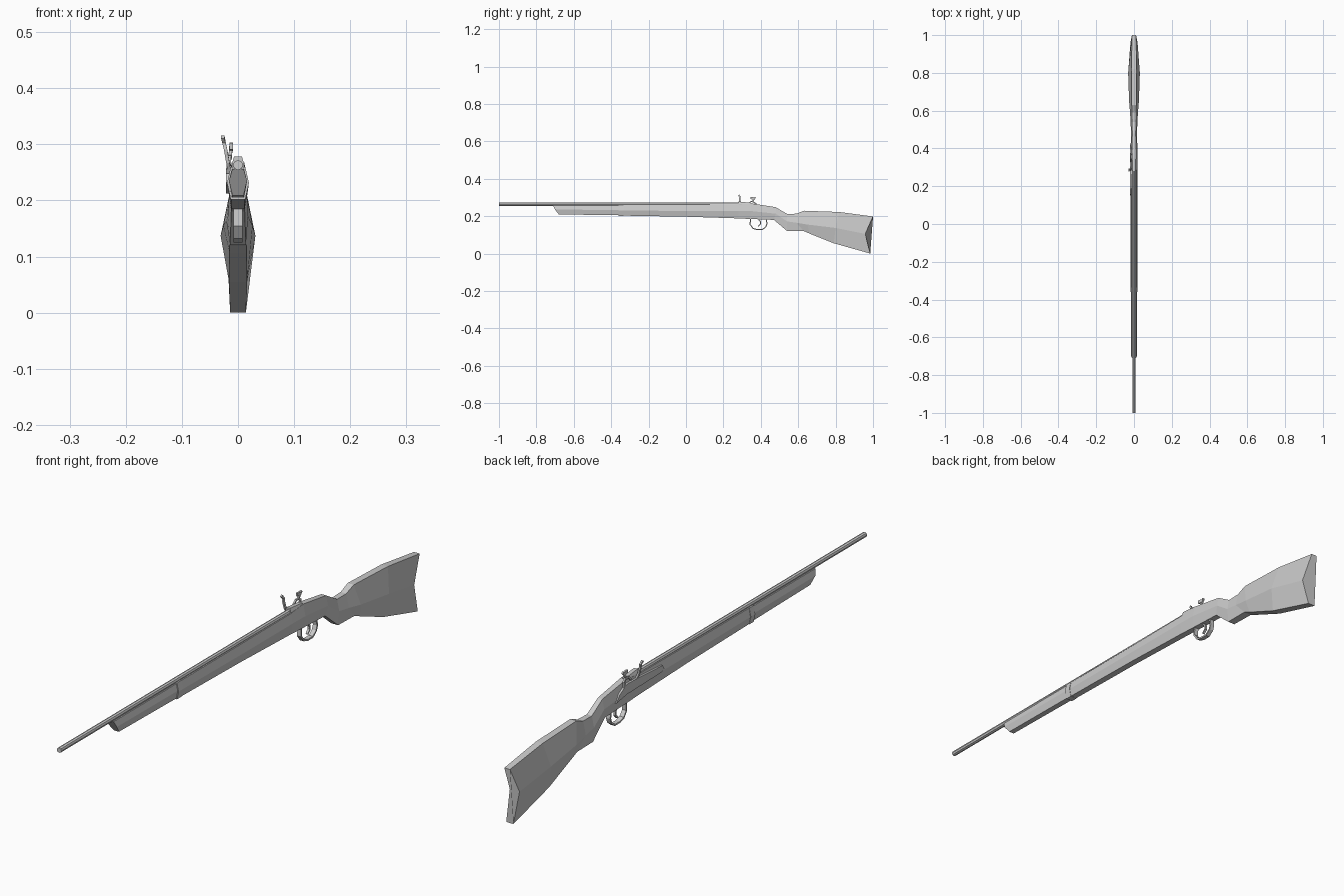
import bpy, bmesh
from mathutils import Vector


def finish(name, bm):
    bmesh.ops.recalc_face_normals(bm, faces=bm.faces)
    me = bpy.data.meshes.new(name)
    bm.to_mesh(me)
    bm.free()
    ob = bpy.data.objects.new(name, me)
    bpy.context.collection.objects.link(ob)
    return ob


def bridge(name, rings):
    """Skin a list of equal-length vertex rings and cap both ends."""
    bm = bmesh.new()
    vs = [[bm.verts.new(p) for p in r] for r in rings]
    n = len(vs[0])
    for a, b in zip(vs, vs[1:]):
        for i in range(n):
            j = (i + 1) % n
            bm.faces.new((a[i], a[j], b[j], b[i]))
    bm.faces.new(vs[0])
    bm.faces.new(vs[-1])
    return finish(name, bm)


def hex_loft(name, sections):
    """Each section gives (y, z, half width) for its top, middle and bottom."""
    rings = []
    for t, m, b in sections:
        rings.append([(t[2], t[0], t[1]), (m[2], m[0], m[1]), (b[2], b[0], b[1]),
                      (-b[2], b[0], b[1]), (-m[2], m[0], m[1]), (-t[2], t[0], t[1])])
    return bridge(name, rings)


def strip(name, path, half_w, half_t):
    """Rectangular bar swept along (x, y, z) points, flat across x."""
    pts = [Vector(p) for p in path]
    rings = []
    for i, p in enumerate(pts):
        d = pts[min(i + 1, len(pts) - 1)] - pts[max(i - 1, 0)]
        n = Vector((0, -d.z, d.y)).normalized() * half_t
        w = Vector((half_w, 0, 0))
        rings.append([p + w + n, p + w - n, p - w - n, p - w + n])
    return bridge(name, rings)


def plate(name, outline, x0, x1):
    return bridge(name, [[(x, y, z) for y, z in outline] for x in (x0, x1)])


def rod(name, radius, y0, y1, z, sides=8):
    bpy.ops.mesh.primitive_cylinder_add(vertices=sides, radius=radius, depth=y1 - y0,
                                        location=(0, (y0 + y1) / 2, z),
                                        rotation=(1.5707963, 0, 0))
    bpy.context.object.name = name
    return bpy.context.object


# Stock: receiver, wrist and butt as one hexagonal loft
hex_loft("stock", [
    ((-0.35, 0.259, 0.012), (-0.35, 0.230, 0.018), (-0.35, 0.203, 0.012)),
    ((0.00, 0.260, 0.012), (0.00, 0.228, 0.019), (0.00, 0.197, 0.012)),
    ((0.28, 0.262, 0.012), (0.28, 0.228, 0.019), (0.28, 0.188, 0.012)),
    ((0.35, 0.268, 0.011), (0.35, 0.227, 0.019), (0.34, 0.185, 0.012)),
    ((0.48, 0.248, 0.009), (0.48, 0.213, 0.016), (0.47, 0.180, 0.012)),
    ((0.54, 0.212, 0.010), (0.54, 0.172, 0.018), (0.54, 0.121, 0.014)),
    ((0.59, 0.213, 0.011), (0.59, 0.165, 0.021), (0.63, 0.120, 0.015)),
    ((0.63, 0.229, 0.012), (0.65, 0.155, 0.026), (0.66, 0.107, 0.015)),
    ((0.82, 0.222, 0.013), (0.80, 0.137, 0.031), (0.79, 0.055, 0.016)),
    ((1.00, 0.198, 0.011), (0.958, 0.105, 0.019), (0.985, 0.0, 0.014)),
])

# Slimmer fore-end with a raked nose
hex_loft("fore_end", [
    ((-0.71, 0.256, 0.010), (-0.70, 0.235, 0.016), (-0.68, 0.209, 0.010)),
    ((-0.34, 0.257, 0.011), (-0.34, 0.233, 0.016), (-0.34, 0.205, 0.011)),
])

# Band at the joint
hex_loft("barrel_band", [
    ((y, 0.260, 0.013), (y, 0.231, 0.0195), (y, 0.202, 0.013)) for y in (-0.36, -0.335)])

# Barrel and breech
rod("barrel", 0.009, -1.0, 0.29, 0.263)
hex_loft("breech", [
    ((0.28, 0.278, 0.007), (0.28, 0.265, 0.011), (0.28, 0.255, 0.011)),
    ((0.35, 0.271, 0.007), (0.35, 0.264, 0.011), (0.35, 0.255, 0.011)),
])

# Lock plate on the left side
plate("lock_plate", [(0.15, 0.232), (0.16, 0.248), (0.30, 0.256), (0.36, 0.258),
                     (0.40, 0.236), (0.42, 0.212), (0.36, 0.222), (0.17, 0.226)],
      -0.021, -0.010)

# Striking plate leaning outward, and the hammer behind it
strip("frizzen", [(-0.015, 0.300, 0.250), (-0.018, 0.290, 0.268), (-0.022, 0.287, 0.290),
                  (-0.025, 0.289, 0.303), (-0.027, 0.281, 0.313)], 0.003, 0.004)
strip("hammer", [(-0.018, 0.372, 0.245), (-0.017, 0.372, 0.268), (-0.014, 0.358, 0.277),
                 (-0.013, 0.362, 0.290), (-0.012, 0.372, 0.301)], 0.003, 0.004)
plate("hammer_jaw", [(0.345, 0.291), (0.345, 0.302), (0.358, 0.302), (0.368, 0.298),
                     (0.366, 0.288)], -0.015, -0.009)
strip("hammer_spur", [(-0.016, 0.330, 0.262), (-0.015, 0.345, 0.277),
                      (-0.014, 0.362, 0.278)], 0.003, 0.003)

# Trigger guard and trigger
strip("trigger_guard", [(0, 0.345, 0.192), (0, 0.343, 0.155), (0, 0.358, 0.135),
                        (0, 0.380, 0.128), (0, 0.408, 0.128), (0, 0.427, 0.143),
                        (0, 0.433, 0.160), (0, 0.428, 0.190)], 0.008, 0.003)
strip("trigger", [(0, 0.385, 0.188), (0, 0.398, 0.170), (0, 0.398, 0.158),
                  (0, 0.385, 0.145)], 0.004, 0.003)
